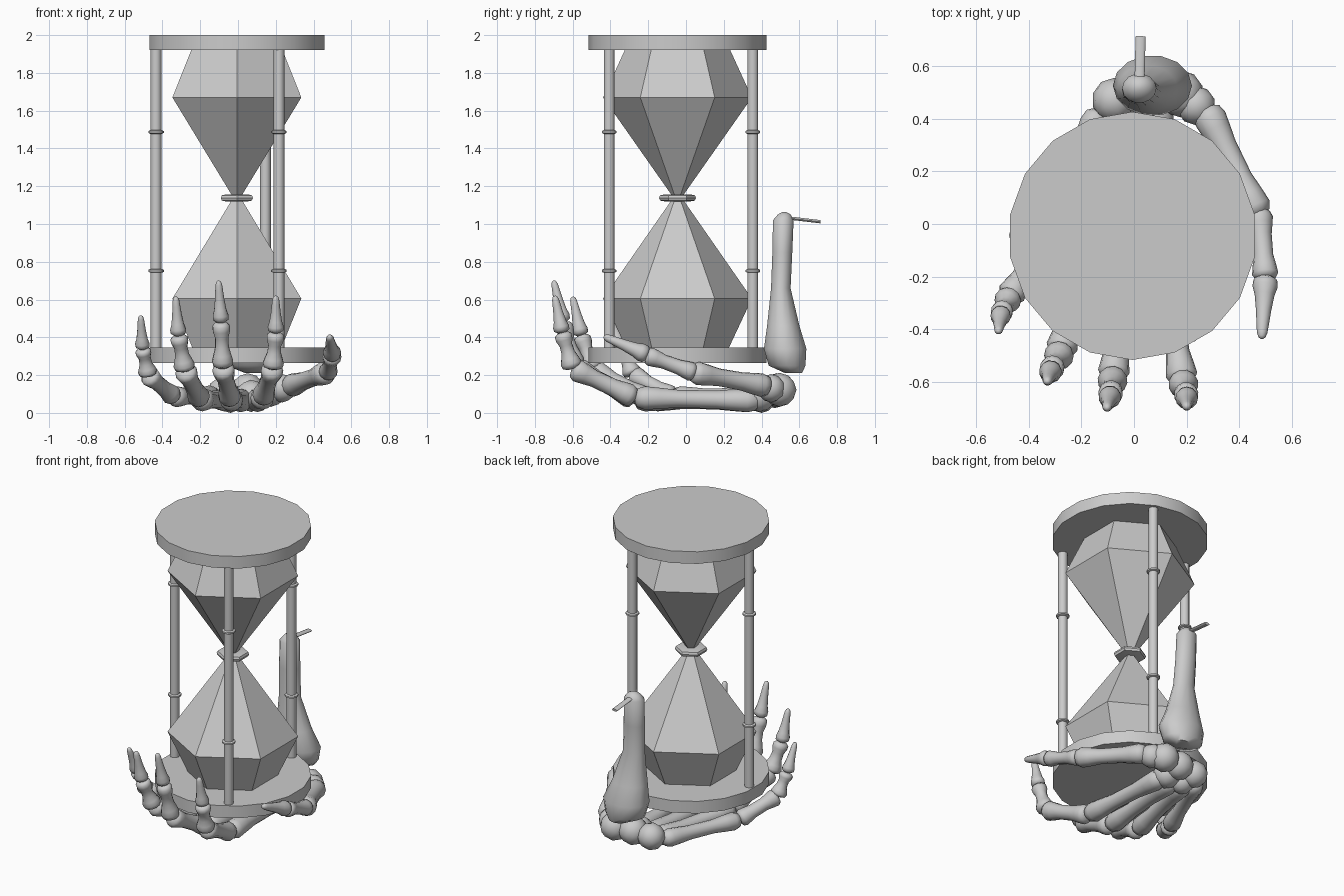
import bpy, bmesh, math
from mathutils import Vector

if "Cube" in bpy.data.objects:
    bpy.data.objects.remove(bpy.data.objects["Cube"])

CX, CY = -0.006, -0.045          # hourglass axis


def finish(name, bm, smooth=40):
    bmesh.ops.recalc_face_normals(bm, faces=bm.faces)
    me = bpy.data.meshes.new(name)
    bm.to_mesh(me)
    bm.free()
    ob = bpy.data.objects.new(name, me)
    bpy.context.collection.objects.link(ob)
    if smooth:
        bpy.ops.object.select_all(action='DESELECT')
        ob.select_set(True)
        bpy.context.view_layer.objects.active = ob
        bpy.ops.object.shade_smooth_by_angle(angle=math.radians(smooth))
    return ob


def loft(name, rings, sides, u=Vector((1, 0, 0)), v=Vector((0, 1, 0)), turn=0.0, smooth=40):
    """rings: list of (centre, radius along u, radius along v), capped at both ends"""
    bm = bmesh.new()
    loops = []
    for c, ru, rv in rings:
        angs = [turn + 2 * math.pi * i / sides for i in range(sides)]
        loops.append([bm.verts.new(Vector(c) + u * ru * math.cos(a) + v * rv * math.sin(a)) for a in angs])
    for lo, hi in zip(loops, loops[1:]):
        for i in range(sides):
            j = (i + 1) % sides
            bm.faces.new((lo[i], lo[j], hi[j], hi[i]))
    bm.faces.new(loops[0])
    bm.faces.new(loops[-1])
    return finish(name, bm, smooth)


def upright(name, x, y, profile, sides, turn=0.0, smooth=40):
    return loft(name, [((x, y, z), r, r) for r, z in profile], sides, turn=turn, smooth=smooth)


def bone(name, a, b, r, profile, flat=1.0):
    """bone from a to b; profile is (fraction of length, fraction of r)"""
    a, b = Vector(a), Vector(b)
    q = (b - a).to_track_quat('Z', 'Y')
    u, v = q @ Vector((1, 0, 0)), q @ Vector((0, 1, 0))
    return loft(name, [(a.lerp(b, t), r * k, r * k * flat) for t, k in profile], 12, u, v, smooth=60)


# end plates
for name, z in (("bottom_plate", 0.265), ("top_plate", 1.92)):
    upright(name, CX, CY, [(0.471, z), (0.471, z + 0.08)], 18, math.radians(10), 30)

# six-sided faceted glass and the collar round its neck
upright("lower_glass", CX, CY, [(0.27, 0.34), (0.394, 0.605), (0.022, 1.14)], 6, math.pi / 2, 0)
upright("upper_glass", CX, CY, [(0.022, 1.14), (0.394, 1.67), (0.277, 1.925)], 6, math.pi / 2, 0)
collar = [(0.07, 1.12), (0.092, 1.124), (0.098, 1.138), (0.092, 1.152), (0.07, 1.156)]
upright("neck_collar", CX, CY, collar, 6, math.pi / 2, 25)

# posts with thin rings
for i, (x, y) in enumerate([(-0.434, -0.043), (0.217, -0.407), (0.145, 0.354)]):
    upright(f"post_{i}", x, y, [(0.029, 0.34), (0.029, 1.925)], 10)
    for j, z in enumerate((0.752, 1.487)):
        ring = [(0.03, z - 0.01), (0.041, z - 0.005), (0.041, z + 0.005), (0.03, z + 0.01)]
        upright(f"post_ring_{i}_{j}", x, y, ring, 10)

# bone profiles
SHAFT = [(0, .45), (.03, .85), (.1, 1), (.2, .92), (.35, .78), (.65, .75), (.8, .9), (.92, 1), (.98, .8), (1, .4)]
PHALANX = [(0, .5), (.05, .9), (.15, 1), (.28, .85), (.45, .65), (.65, .62), (.8, .8), (.92, .82), (.98, .6), (1, .3)]
TIP = [(0, .5), (.06, .95), (.16, 1), (.3, .78), (.55, .6), (.75, .5), (.9, .42), (.97, .3), (1, .12)]

# fingers: wrist end, knuckle, middle joint, end joint, tip
fingers = {
    "little": [(-0.13, 0.43, 0.09), (-0.34, -0.07, 0.085), (-0.475, -0.28, 0.20), (-0.505, -0.34, 0.34), (-0.515, -0.41, 0.515)],
    "ring": [(-0.06, 0.40, 0.07), (-0.20, -0.20, 0.07), (-0.28, -0.49, 0.225), (-0.315, -0.555, 0.41), (-0.33, -0.60, 0.615)],
    "middle": [(0.02, 0.39, 0.065), (-0.04, -0.27, 0.07), (-0.08, -0.585, 0.24), (-0.09, -0.65, 0.48), (-0.103, -0.70, 0.70)],
    "index": [(0.10, 0.39, 0.065), (0.13, -0.27, 0.08), (0.185, -0.60, 0.235), (0.20, -0.655, 0.425), (0.20, -0.695, 0.62)],
}
for f, p in fingers.items():
    s = 0.9 if f == "little" else 1.0
    bone(f + "_metacarpal", p[0], p[1], 0.062 * s, SHAFT)
    bone(f + "_proximal_bone", p[1], p[2], 0.06 * s, SHAFT)
    bone(f + "_middle_bone", p[2], p[3], 0.057 * s, PHALANX)
    bone(f + "_tip_bone", p[3], p[4], 0.043 * s, TIP)

# thumb
bone("thumb_metacarpal", (0.27, 0.44, 0.14), (0.475, 0.03, 0.215), 0.062, SHAFT)
bone("thumb_proximal_bone", (0.475, 0.05, 0.21), (0.50, -0.21, 0.305), 0.05, SHAFT)
bone("thumb_tip_bone", (0.50, -0.20, 0.305), (0.485, -0.435, 0.405), 0.048, TIP)

# wrist bones
wrist = [(-0.075, 0.47, 0.11, 0.085), (0.05, 0.48, 0.12, 0.09), (0.175, 0.495, 0.122, 0.09),
         (-0.04, 0.40, 0.075, 0.075), (0.07, 0.39, 0.09, 0.085), (0.235, 0.45, 0.13, 0.075)]
for i, (x, y, z, r) in enumerate(wrist):
    bm = bmesh.new()
    bmesh.ops.create_icosphere(bm, subdivisions=2, radius=r)
    bmesh.ops.translate(bm, vec=(x, y, z), verts=bm.verts)
    finish(f"wrist_bone_{i}", bm, 60)

# forearm bone rising behind the hourglass, with a thin splinter at its top
arm = [(.21, .10, .57, .06, .045), (.25, .07, .535, .13, .10), (.34, .07, .525, .15, .115),
       (.46, .05, .515, .115, .088), (.66, .03, .502, .072, .053), (.85, .022, .51, .068, .054),
       (1.02, .02, .515, .065, .056), (1.05, .02, .52, .04, .035), (1.063, .02, .52, .012, .012)]
loft("forearm_bone", [((x, y, z), rx, ry) for z, x, y, rx, ry in arm], 14, smooth=60)
bone("forearm_splinter", (0.02, 0.50, 1.037), (0.025, 0.712, 1.012), 0.019, [(0, 1), (1, 1)], 0.45)
